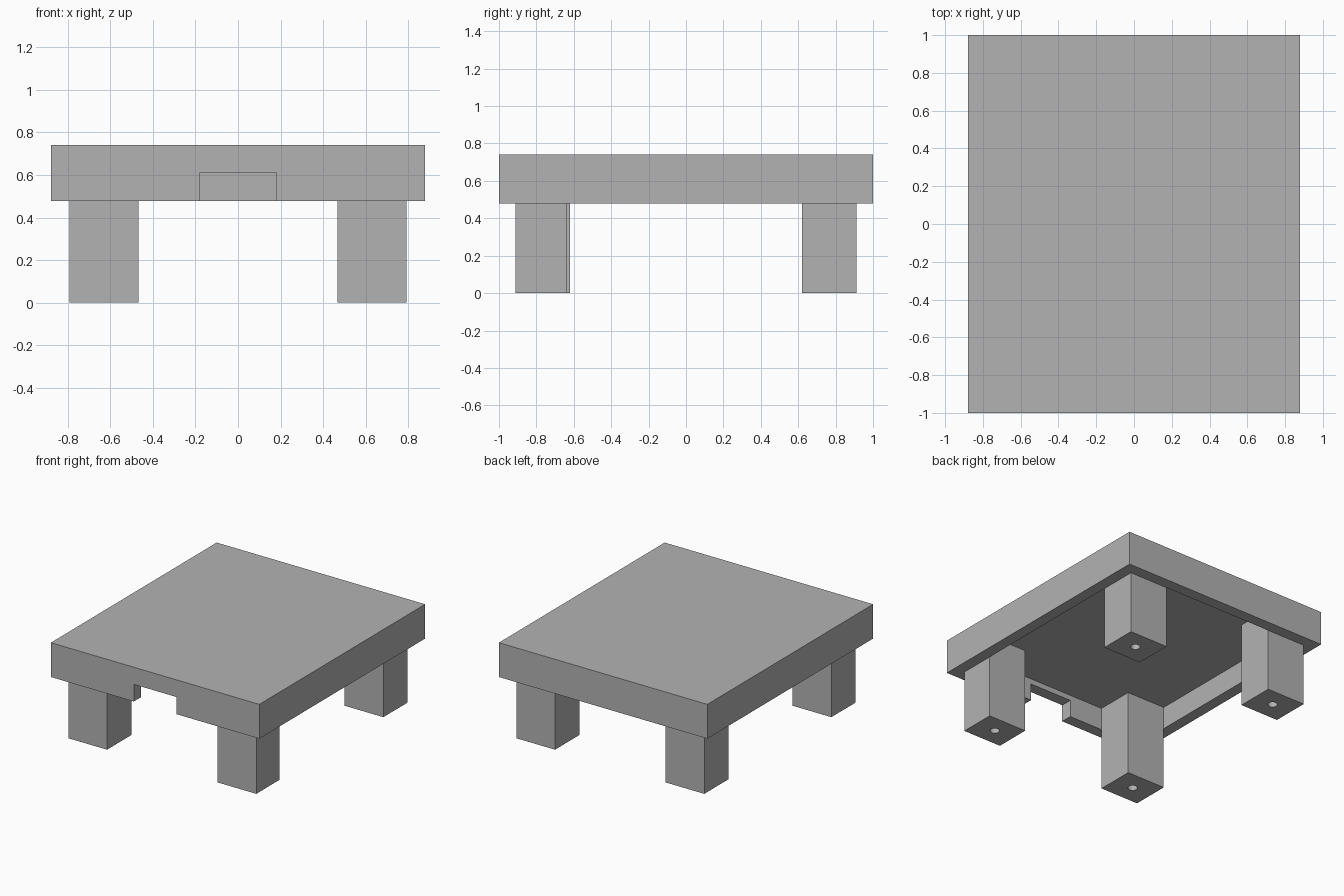
import bpy

cube = bpy.data.objects.get("Cube")
if cube:
    bpy.data.objects.remove(cube, do_unlink=True)

# One plain grey for everything
grey = bpy.data.materials.new("plain grey")
grey.use_nodes = True
grey.diffuse_color = (0.45, 0.45, 0.45, 1)
grey.node_tree.nodes["Principled BSDF"].inputs["Base Color"].default_value = grey.diffuse_color


def box(name, x, y, z):
    """Box between (low, high) pairs on each axis."""
    spans = (x, y, z)
    bpy.ops.mesh.primitive_cube_add(size=1, location=[(a + b) / 2 for a, b in spans])
    obj = bpy.context.object
    obj.name = name
    obj.scale = [b - a for a, b in spans]
    bpy.ops.object.transform_apply(location=False, rotation=False, scale=True)
    obj.data.materials.append(grey)
    return obj


def cut(target, cutter):
    """Subtract the cutter from the target, then discard it."""
    mod = target.modifiers.new("cut", "BOOLEAN")
    mod.operation = "DIFFERENCE"
    mod.solver = "EXACT"
    mod.object = cutter
    bpy.context.view_layer.objects.active = target
    bpy.ops.object.modifier_apply(modifier=mod.name)
    bpy.data.objects.remove(cutter, do_unlink=True)


HALF_X, HALF_Y = 0.88, 1.0
INNER_X, INNER_Y = 0.793, 0.912
RIM, CEILING, TOP = 0.478, 0.65, 0.74

# Table top: hollow underneath, with a notch through the front wall
top = box("table_top", (-HALF_X, HALF_X), (-HALF_Y, HALF_Y), (RIM, TOP))
cut(top, box("hollow", (-INNER_X, INNER_X), (-INNER_Y, INNER_Y), (RIM - 0.1, CEILING)))
cut(top, box("notch", (-0.18, 0.18), (-HALF_Y - 0.1, -INNER_Y + 0.1), (RIM - 0.1, 0.609)))

# Legs fill the inner corners, each with a blind round hole in its foot
for side, sx in (("left", 1), ("right", -1)):
    for end, sy in (("front", -1), ("back", 1)):
        inner_y = 0.635 if (side, end) == ("left", "front") else 0.62
        xs = sorted((sx * 0.467, sx * INNER_X))
        ys = sorted((sy * inner_y, sy * INNER_Y))
        leg = box(f"{end}_{side}_leg", xs, ys, (0, CEILING))
        bpy.ops.mesh.primitive_cylinder_add(
            vertices=24, radius=0.034, depth=0.5,
            location=(sum(xs) / 2, sum(ys) / 2, 0))
        hole = bpy.context.object
        hole.data.materials.append(grey)
        cut(leg, hole)
